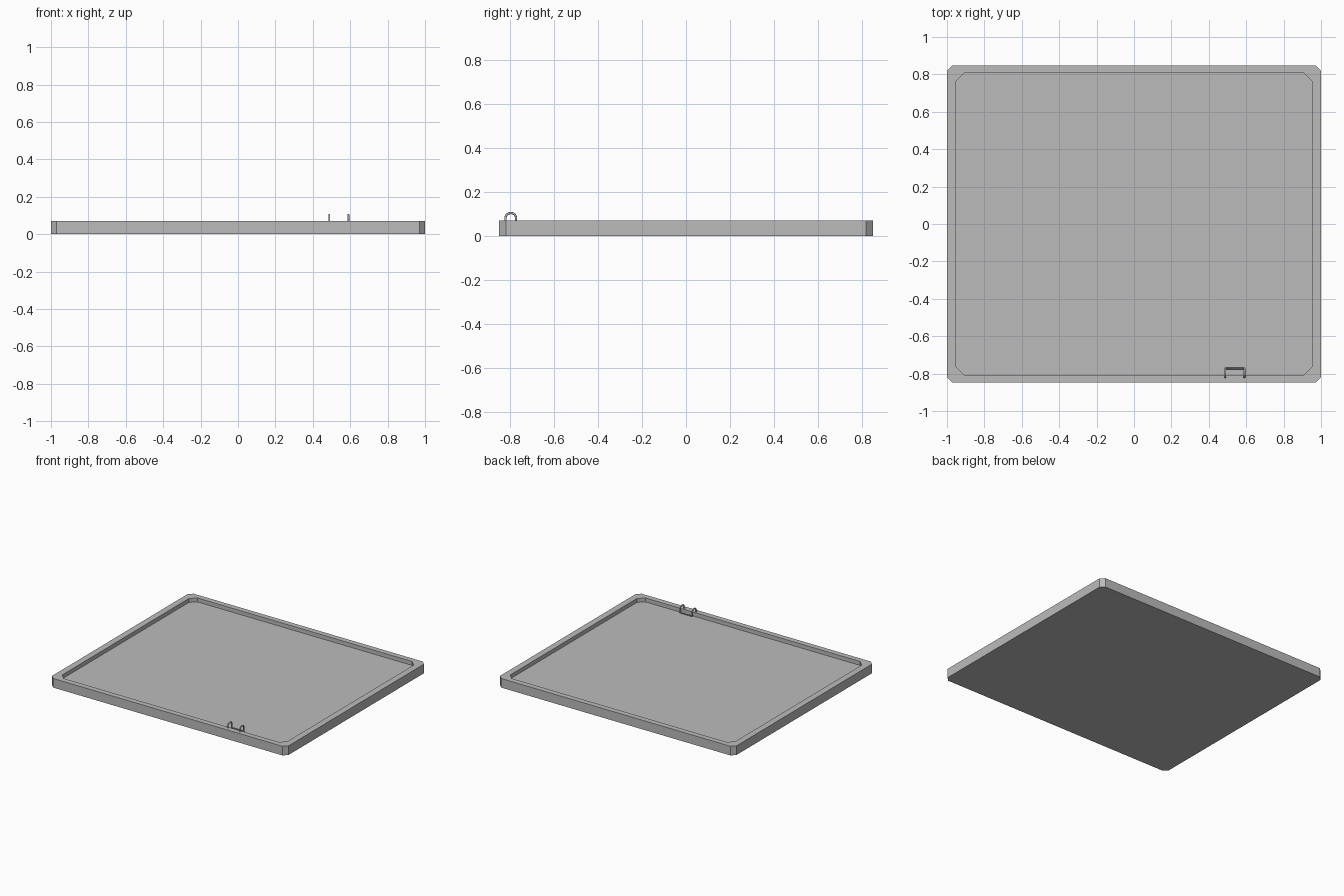
import bpy, bmesh
from math import sin, cos, pi

cube = bpy.data.objects.get("Cube")
if cube:
    bpy.data.objects.remove(cube, do_unlink=True)


def make_material(name, rgb):
    mat = bpy.data.materials.new(name)
    mat.use_nodes = True
    mat.diffuse_color = (*rgb, 1)
    mat.node_tree.nodes["Principled BSDF"].inputs["Base Color"].default_value = (*rgb, 1)
    return mat


grey = make_material("plain grey", (0.5, 0.5, 0.5))


def cut_corner_ring(bm, hx, hy, cut, z):
    """Rectangle with cut corners, as a loop of vertices."""
    pts = []
    for sx, sy in ((1, 1), (-1, 1), (-1, -1), (1, -1)):
        pair = [(sx * hx, sy * (hy - cut)), (sx * (hx - cut), sy * hy)]
        pts += pair if sx * sy > 0 else pair[::-1]
    return [bm.verts.new((x, y, z)) for x, y in pts]


# Tray: outer wall, flat rim and recessed floor
HX, HY, RIM, FLOOR = 1.0, 0.848, 0.07, 0.04
bm = bmesh.new()
rings = [
    cut_corner_ring(bm, HX, HY, 0.03, 0),
    cut_corner_ring(bm, HX, HY, 0.03, RIM),
    cut_corner_ring(bm, HX - 0.049, HY - 0.042, 0.042, RIM),
    cut_corner_ring(bm, HX - 0.049, HY - 0.042, 0.042, FLOOR),
]
for a, b in zip(rings, rings[1:]):
    for i in range(len(a)):
        j = (i + 1) % len(a)
        bm.faces.new((a[i], a[j], b[j], b[i]))
bm.faces.new(rings[0][::-1])
bm.faces.new(rings[-1])
bmesh.ops.recalc_face_normals(bm, faces=bm.faces)
mesh = bpy.data.meshes.new("tray")
bm.to_mesh(mesh)
bm.free()
tray = bpy.data.objects.new("tray", mesh)
mesh.materials.append(grey)
bpy.context.collection.objects.link(tray)

# Wire clip: two hooks over the rim joined by a low bar inside the recess
WIRE, BEND = 0.005, 0.02
OUT_Y, IN_Y, TOP, BAR_Z = -0.819, -0.772, 0.104, 0.056
X_MIN, X_MAX = 0.488, 0.59


def hook(x):
    """Path from the rim up, over and down to the bar."""
    path = [(x, OUT_Y, RIM - 0.01)]
    for y, start in ((OUT_Y + BEND, pi), (IN_Y - BEND, pi / 2)):
        for k in range(5):
            a = start - k * pi / 8
            path.append((x, y + BEND * cos(a), TOP - BEND + BEND * sin(a)))
    return path + [(x, IN_Y, BAR_Z)]


path = hook(X_MIN) + hook(X_MAX)[::-1]
curve = bpy.data.curves.new("wire_clip", "CURVE")
curve.dimensions = "3D"
curve.bevel_depth = WIRE
curve.bevel_resolution = 2
curve.use_fill_caps = True
spline = curve.splines.new("POLY")
spline.points.add(len(path) - 1)
for point, co in zip(spline.points, path):
    point.co = (*co, 1)
curve.materials.append(grey)
clip = bpy.data.objects.new("wire_clip", curve)
bpy.context.collection.objects.link(clip)
